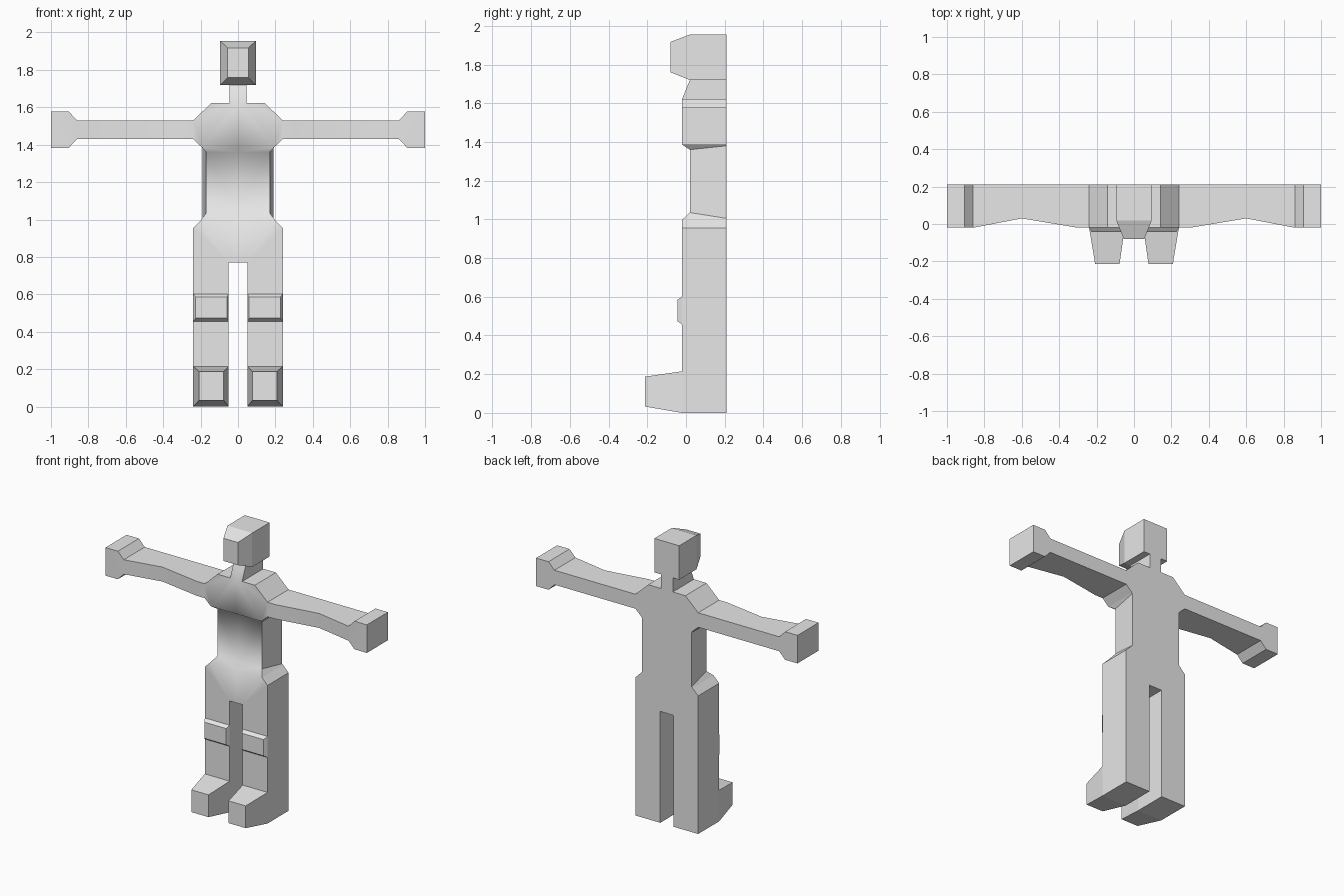
import bpy
import bmesh

if "Cube" in bpy.data.objects:
    bpy.data.objects.remove(bpy.data.objects["Cube"])

BACK = 0.21     # flat back plane
FRONT = -0.02   # general front plane

grey = bpy.data.materials.new("plain_grey")
grey.diffuse_color = (0.8, 0.8, 0.8, 1)
grey.use_nodes = True
grey.node_tree.nodes["Principled BSDF"].inputs["Base Color"].default_value = grey.diffuse_color


def finish(bm, name):
    bmesh.ops.recalc_face_normals(bm, faces=bm.faces[:])
    mesh = bpy.data.meshes.new(name)
    bm.to_mesh(mesh)
    bm.free()
    mesh.materials.append(grey)
    obj = bpy.data.objects.new(name, mesh)
    bpy.context.collection.objects.link(obj)
    return obj


def mirror(obj):
    mod = obj.modifiers.new("mirror", 'MIRROR')
    mod.use_clip = True
    mod.merge_threshold = 0.0005


def loft(name, rings):
    """Closed solid through rectangles (y, x0, x1, z0, z1), back to front."""
    bm = bmesh.new()
    loops = [[bm.verts.new((x, y, z)) for x, z in
              ((x0, z0), (x1, z0), (x1, z1), (x0, z1))]
             for y, x0, x1, z0, z1 in rings]
    bm.faces.new(loops[0])
    bm.faces.new(loops[-1])
    for a, b in zip(loops, loops[1:]):
        for i in range(4):
            j = (i + 1) % 4
            bm.faces.new((a[i], a[j], b[j], b[i]))
    return finish(bm, name)


# Body: half outline points as (x, z, front y, back x, back z)
def pt(x, z, y=FRONT, bx=None, bz=None):
    return (x, z, y, x if bx is None else bx, z if bz is None else bz)


P = {
    "foot_in": pt(0.05, 0), "foot_out": pt(0.24, 0),
    "thigh_out": pt(0.24, 0.77), "crotch": pt(0.05, 0.77), "crotch_c": pt(0, 0.77),
    "hip_side": pt(0.24, 0.955), "hip_top": pt(0.197, 0.998), "hip_c": pt(0, 0.998),
    "waist_lo": pt(0.17, 1.035, 0.02, 0.19, 1.005), "waist_lo_c": pt(0, 1.035, 0.02, 0, 1.005),
    "waist_hi": pt(0.17, 1.36, 0.02, 0.19, 1.38), "waist_hi_c": pt(0, 1.36, 0.02, 0, 1.38),
    "armpit": pt(0.193, 1.386), "chest_c": pt(0, 1.386),
    "sh_lo": pt(0.24, 1.43), "sh_hi": pt(0.24, 1.53),
    "trap": pt(0.143, 1.622), "neck": pt(0.046, 1.622), "neck_c": pt(0, 1.622),
    "neck_top": pt(0.046, 1.72, 0.02), "neck_top_c": pt(0, 1.72, 0.02),
    "arm1_lo": pt(0.3, 1.43), "arm1_hi": pt(0.3, 1.53),
    "arm2_lo": pt(0.6, 1.43, 0.03), "arm2_hi": pt(0.6, 1.53, 0.03),
    "wrist_lo": pt(0.86, 1.43), "wrist_hi": pt(0.86, 1.53),
    "palm_lo": pt(0.905, 1.383), "palm_hi": pt(0.905, 1.577),
    "tip_lo": pt(1.0, 1.383), "tip_hi": pt(1.0, 1.577),
}
CELLS = [
    "foot_in foot_out thigh_out crotch",
    "crotch_c crotch hip_top hip_c",
    "crotch thigh_out hip_side hip_top",
    "hip_c hip_top waist_lo waist_lo_c",
    "waist_lo_c waist_lo waist_hi waist_hi_c",
    "waist_hi_c waist_hi armpit chest_c",
    "chest_c armpit sh_lo sh_hi trap neck neck_c",
    "neck_c neck neck_top neck_top_c",
    "sh_lo arm1_lo arm1_hi sh_hi",
    "arm1_lo arm2_lo arm2_hi arm1_hi",
    "arm2_lo wrist_lo wrist_hi arm2_hi",
    "wrist_lo palm_lo tip_lo tip_hi palm_hi wrist_hi",
]

bm = bmesh.new()
front = {k: bm.verts.new((p[0], p[2], p[1])) for k, p in P.items()}
back = {k: bm.verts.new((p[3], BACK, p[4])) for k, p in P.items()}
edges = {}
for cell in CELLS:
    names = cell.split()
    bm.faces.new([front[n] for n in names]).smooth = True
    bm.faces.new([back[n] for n in reversed(names)])
    for a, b in zip(names, names[1:] + names[:1]):
        edges.setdefault(frozenset((a, b)), []).append((a, b))
# Side walls along the outline, leaving the centre line open for the mirror
for uses in edges.values():
    a, b = uses[0]
    if len(uses) == 1 and not (P[a][0] == 0 and P[b][0] == 0):
        bm.faces.new((front[b], front[a], back[a], back[b]))
mirror(finish(bm, "body"))

# Head with a tapered face
loft("head", [(BACK, -0.095, 0.095, 1.72, 1.955),
              (0.02, -0.095, 0.095, 1.72, 1.955),
              (-0.08, -0.055, 0.055, 1.76, 1.917)])

# Shoes and knee pads
mirror(loft("shoes", [(FRONT, 0.05, 0.24, 0, 0.215),
                      (-0.213, 0.077, 0.208, 0.033, 0.187)]))
mirror(loft("knee_pads", [(FRONT, 0.05, 0.24, 0.456, 0.602),
                          (-0.043, 0.06, 0.226, 0.473, 0.585)]))
